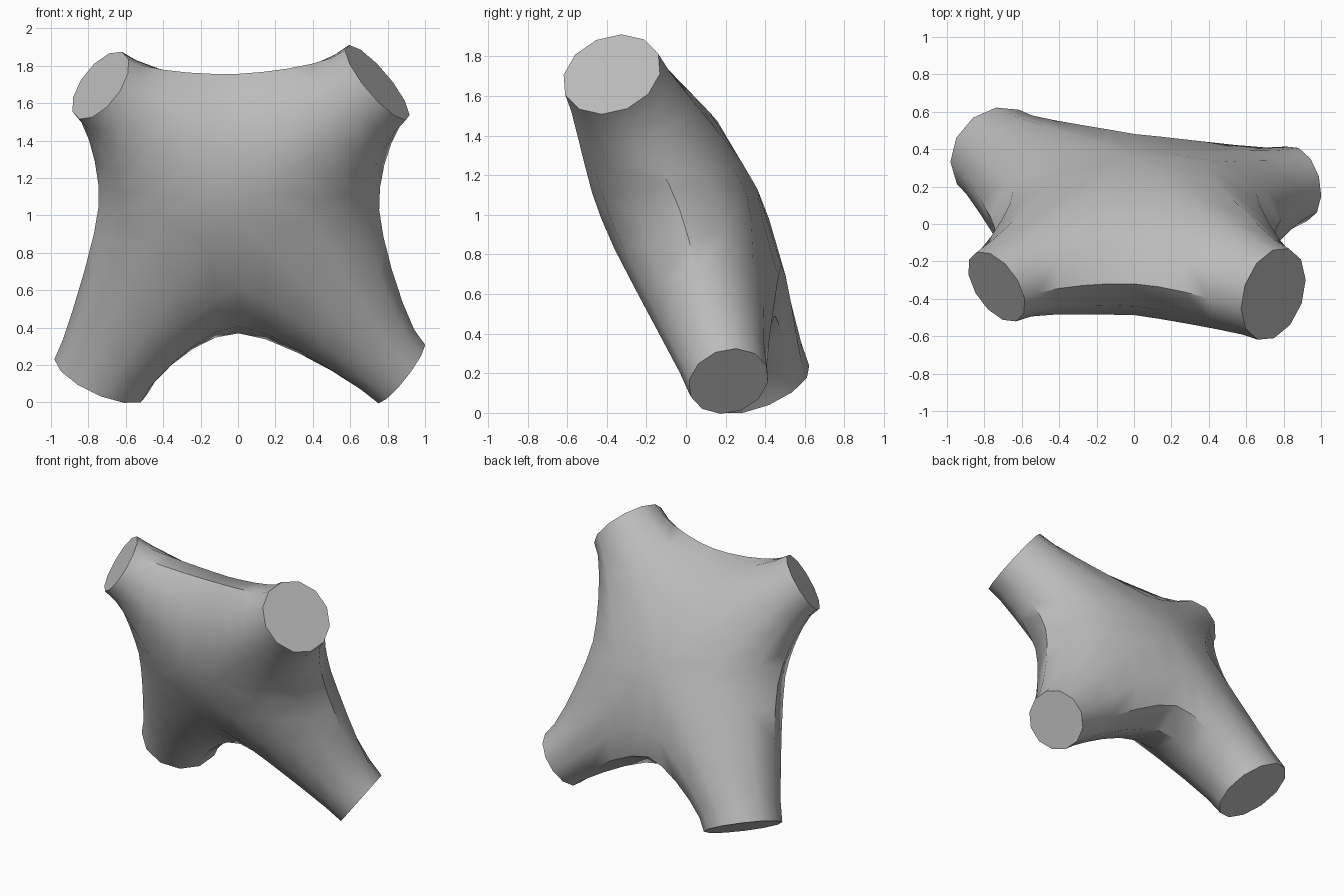
import bpy, bmesh, math
from mathutils import Vector as V

if "Cube" in bpy.data.objects:
    bpy.data.objects.remove(bpy.data.objects["Cube"])

SIDE = 6    # segments over half an arm's girth
LONG = 5    # segments along an arm

# arm ends, clockwise from the upper left: centre, outward direction, radius
arms = [
    (V((-.735, -.335, 1.695)), V((-.70, -.48, .53)).normalized(), .215),
    (V((.745, -.375, 1.71)), V((.74, -.26, .62)).normalized(), .257),
    (V((.87, .215, .16)), V((.77, .20, -.60)).normalized(), .207),
    (V((-.735, .375, .135)), V((-.39, .35, -.85)).normalized(), .268),
]
# saddle points, each between an arm and the next one,
# with the fullness of the section in front of and behind it
saddles = [
    (V((0, -.33, 1.775)), 1.3, 1.05),
    (V((.77, -.03, 1.03)), .88, 1.0),
    (V((0, .28, .36)), .85, .88),
    (V((-.76, -.02, 1.05)), .88, 1.0),
]
front, back = V((0, -.445, .99)), V((0, .37, 1.14))
mid = (front + back) / 2
face_dir = V((0, -.91, -.41))


def ring_point(i, saddle, s, co):
    """Point on the end ring of arm i, measured from its front toward the saddle."""
    c, n, r = arms[i]
    e1 = (face_dir - n * face_dir.dot(n)).normalized()
    e2 = n.cross(e1)
    if e2.dot(saddle - c) < 0:
        e2 = -e2
    return c + (e1 * co + e2 * s) * r


def strip(i, j, side):
    """Grid of points for the half of arm i that faces arm j."""
    saddle, full_front, full_back = side
    c, n, r = arms[i]
    both = ((c - arms[(i + 1) % 4][0]).normalized() + (c - arms[i - 1][0]).normalized()) / 2
    rows = []
    for k in range(SIDE + 1):
        a = math.pi * k / SIDE
        s, co = max(math.sin(a), 0), math.cos(a)
        p = full_front if co > 0 else full_back
        centre = front if co > 0 else back
        p0 = ring_point(i, saddle, s, co)
        toward = (p0 - ring_point(j, saddle, s, co)).normalized()
        p3 = mid + (centre - mid) * abs(co) ** p + (saddle - mid) * s ** p
        p1 = p0 - n * .11
        p2 = p3 + both.lerp(toward, s ** .5) * .2
        row = []
        for m in range(LONG + 1):
            t = m / LONG
            u = 1 - t
            row.append(p0 * u**3 + p1 * 3*u*u*t + p2 * 3*u*t*t + p3 * t**3)
        rows.append(row)
    return rows


bm = bmesh.new()
for i in range(4):
    for j, side in (((i + 1) % 4, saddles[i]), ((i - 1) % 4, saddles[i - 1])):
        g = [[bm.verts.new(p) for p in row] for row in strip(i, j, side)]
        for k in range(SIDE):
            for m in range(LONG):
                bm.faces.new((g[k][m], g[k + 1][m], g[k + 1][m + 1], g[k][m + 1]))
bmesh.ops.remove_doubles(bm, verts=bm.verts, dist=.0005)
# even out the meeting lines, leaving the arm ends in place
inner = [v for v in bm.verts if not v.is_boundary]
bmesh.ops.smooth_vert(bm, verts=inner, factor=.35, use_axis_x=True, use_axis_y=True, use_axis_z=True)
# flat caps on the four open arm ends
bmesh.ops.holes_fill(bm, edges=[e for e in bm.edges if e.is_boundary], sides=0)
bmesh.ops.recalc_face_normals(bm, faces=bm.faces)

mesh = bpy.data.meshes.new("four_arm_joint")
bm.to_mesh(mesh)
bm.free()
grey = bpy.data.materials.new("mid grey")
grey.diffuse_color = (.5, .5, .5, 1)
grey.use_nodes = True
grey.node_tree.nodes["Principled BSDF"].inputs["Base Color"].default_value = grey.diffuse_color
mesh.materials.append(grey)
joint = bpy.data.objects.new("four_arm_joint", mesh)
bpy.context.collection.objects.link(joint)
bpy.context.view_layer.objects.active = joint
joint.select_set(True)
bpy.ops.object.shade_smooth_by_angle(angle=math.radians(40))
